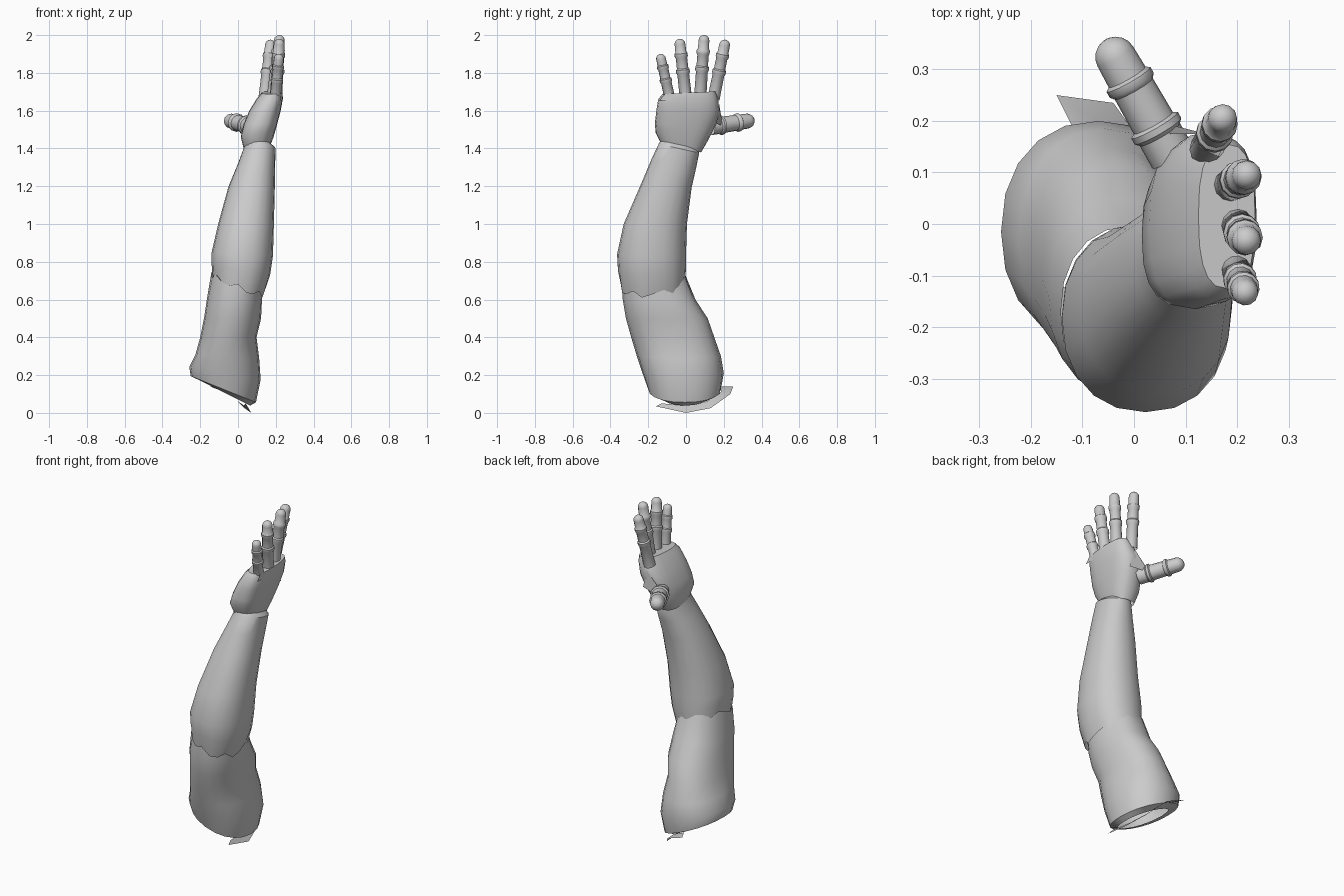
import bpy, bmesh, math
from mathutils import Vector

if "Cube" in bpy.data.objects:
    bpy.data.objects.remove(bpy.data.objects["Cube"])


def finish(name, bm, angle=40):
    bmesh.ops.recalc_face_normals(bm, faces=bm.faces[:])
    mesh = bpy.data.meshes.new(name)
    bm.to_mesh(mesh)
    bm.free()
    ob = bpy.data.objects.new(name, mesh)
    bpy.context.collection.objects.link(ob)
    bpy.ops.object.select_all(action='DESELECT')
    ob.select_set(True)
    bpy.context.view_layer.objects.active = ob
    bpy.ops.object.shade_smooth_by_angle(angle=math.radians(angle))
    return ob


def bridge(bm, rings):
    n = len(rings[0])
    for a, b in zip(rings, rings[1:]):
        for i in range(n):
            j = (i + 1) % n
            bm.faces.new((a[i], a[j], b[j], b[i]))


def loft(name, sections, n=20, power=2.2, jag=(0, 0), cap=False):
    """Section: z, x min, x max, y min, y max, slope in x, slope in y."""
    bm = bmesh.new()
    rings = []
    for k, (z, x0, x1, y0, y1, sx, sy) in enumerate(sections):
        ring = []
        edge = jag[0] if k == 0 else jag[1] if k == len(sections) - 1 else 0
        for i in range(n):
            a = math.tau * i / n
            c, s = math.cos(a), math.sin(a)
            x = (x1 - x0) / 2 * math.copysign(abs(c) ** (2 / power), c)
            y = (y1 - y0) / 2 * math.copysign(abs(s) ** (2 / power), s)
            dz = sx * x + sy * y + edge * math.sin(i * 2.2)
            ring.append(bm.verts.new(((x0 + x1) / 2 + x, (y0 + y1) / 2 + y, z + dz)))
        rings.append(ring)
    bridge(bm, rings)
    if cap:
        bm.faces.new(rings[-1])
    return finish(name, bm)


def digit(name, base, tip, r, joints, n=12):
    """Tapered finger with a raised collar at each joint and a round tip."""
    base, tip = Vector(base), Vector(tip)
    axis = tip - base
    length = axis.length
    turn = axis.to_track_quat('Z', 'Y')
    profile = [(0, r * 1.05)]
    for t in joints:
        w = r * (1.08 - 0.15 * t)
        profile += [(t - .06, w), (t - .03, w * 1.16), (t + .02, w * 1.16), (t + .04, w * .97)]
    h = r * 0.9 / length
    for k in range(5):
        a = math.radians(20 * k)
        profile.append((1 - h + h * math.sin(a), r * .92 * math.cos(a)))
    bm = bmesh.new()
    rings = []
    for t, rad in profile:
        rings.append([bm.verts.new(base + turn @ Vector((
            rad * math.cos(math.tau * i / n), rad * math.sin(math.tau * i / n), t * length)))
            for i in range(n)])
    bridge(bm, rings)
    bm.faces.new(rings[-1])
    return finish(name, bm)


# Upper arm shell, cut at a slant by the shoulder and open at both ends
loft("upper_arm", [
    (.105, -.20, .065, -.14, .13, -.50, 0),
    (.125, -.25, .095, -.20, .185, -.40, 0),
    (.21, -.258, .12, -.23, .20, -.18, 0),
    (.30, -.225, .112, -.26, .185, -.06, 0),
    (.40, -.20, .098, -.29, .15, 0, 0),
    (.50, -.18, .122, -.318, .115, 0, 0),
    (.60, -.165, .127, -.335, .05, 0, 0),
    (.71, -.142, .125, -.335, -.005, -.2, .15)], jag=(0, .015))

# Forearm shell with a ragged edge at the elbow
loft("forearm", [
    (.68, -.135, .135, -.345, -.005, -.38, .1),
    (.76, -.14, .17, -.36, 0, -.2, .05),
    (.84, -.14, .185, -.365, 0, -.05, 0),
    (1.0, -.105, .19, -.33, .005, 0, 0),
    (1.2, -.05, .195, -.24, .03, 0, -.05),
    (1.32, 0, .197, -.185, .055, 0, -.15),
    (1.40, .03, .198, -.145, .07, 0, -.22),
    (1.42, .035, .175, -.135, .065, 0, -.22)], jag=(.018, 0))

# Palm
loft("palm", [
    (1.40, .03, .165, -.13, .08, 0, -.2),
    (1.46, .015, .188, -.16, .115, 0, -.15),
    (1.53, .03, .208, -.165, .16, 0, 0),
    (1.60, .06, .226, -.157, .178, 0, 0),
    (1.665, .10, .238, -.147, .168, 0, .03),
    (1.695, .125, .235, -.125, .155, 0, .05)], power=2.6, cap=True)

# Fingers and thumb: base, tip, radius
for name, base, tip, r in [
        ("index_finger", (.14, .145, 1.66), (.175, .21, 1.975), .031),
        ("middle_finger", (.185, .075, 1.67), (.222, .097, 2.0), .031),
        ("ring_finger", (.20, 0, 1.66), (.22, -.035, 1.98), .031),
        ("little_finger", (.195, -.08, 1.64), (.218, -.138, 1.90), .028)]:
    digit(name, base, tip, r, (.47, .74))
digit("thumb", (.075, .13, 1.515), (-.055, .358, 1.55), .043, (.25, .64))

# Thin web plates at the thumb root and under the little finger
bm = bmesh.new()
for pts in [((.14, .175, 1.64), (.17, .165, 1.53), (.06, .195, 1.52), (.07, .175, 1.57)),
            ((.225, -.14, 1.655), (.235, -.02, 1.65), (.235, -.02, 1.69), (.225, -.11, 1.69))]:
    bm.faces.new([bm.verts.new(p) for p in pts])
finish("web_plates", bm)

# Loose crescent flap under the shoulder rim
outer = [(-.15, .25, .14), (-.04, .235, .10), (.035, .13, .025), (.07, 0, 0), (.05, -.16, .035)]
inner = [(-.12, .19, .14), (-.05, .185, .11), (0, .11, .06), (.03, 0, .04), (.04, -.13, .05)]
bm = bmesh.new()
a = [bm.verts.new(p) for p in outer]
b = [bm.verts.new(p) for p in inner]
for i in range(4):
    bm.faces.new((a[i], a[i + 1], b[i + 1], b[i]))
finish("shoulder_flap", bm)
